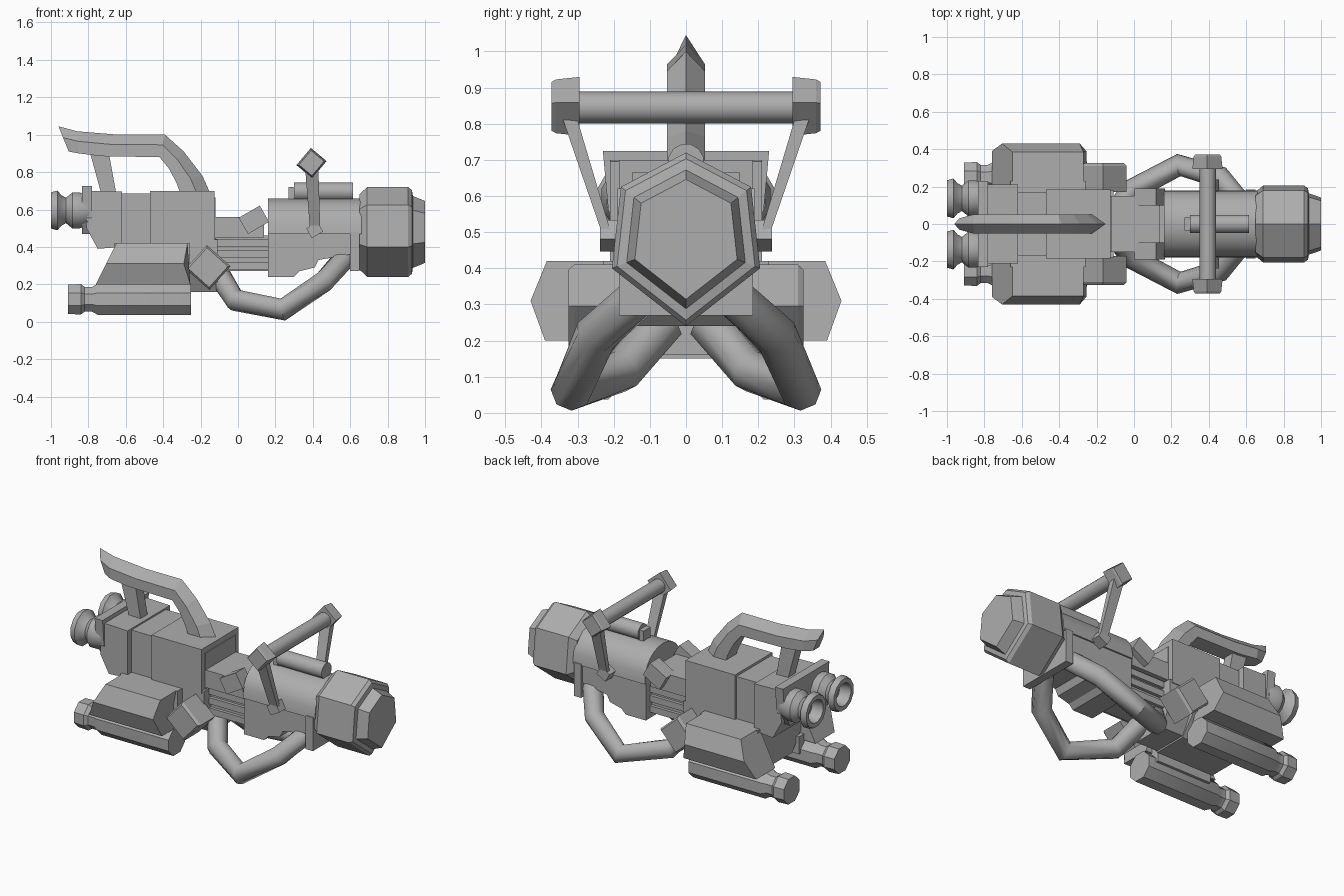
import bpy, bmesh, math
from mathutils import Vector

if "Cube" in bpy.data.objects:
    bpy.data.objects.remove(bpy.data.objects["Cube"])

grey = bpy.data.materials.new("metal_grey")
grey.diffuse_color = (0.42, 0.42, 0.42, 1)
grey.use_nodes = True
grey.node_tree.nodes["Principled BSDF"].inputs["Base Color"].default_value = grey.diffuse_color


def finish(name, bm, smooth=None):
    bmesh.ops.recalc_face_normals(bm, faces=bm.faces)
    me = bpy.data.meshes.new(name)
    bm.to_mesh(me)
    bm.free()
    ob = bpy.data.objects.new(name, me)
    bpy.context.collection.objects.link(ob)
    me.materials.append(grey)
    if smooth:
        bpy.ops.object.select_all(action='DESELECT')
        ob.select_set(True)
        bpy.context.view_layer.objects.active = ob
        bpy.ops.object.shade_smooth_by_angle(angle=math.radians(smooth))
    return ob


def loft(name, rings, smooth=None):
    """Skin a list of equal-length point rings and cap both ends."""
    bm = bmesh.new()
    vs = [[bm.verts.new(p) for p in r] for r in rings]
    n = len(vs[0])
    for a, b in zip(vs, vs[1:]):
        for i in range(n):
            j = (i + 1) % n
            bm.faces.new((a[i], a[j], b[j], b[i]))
    bm.faces.new(vs[0])
    bm.faces.new(vs[-1])
    return finish(name, bm, smooth)


def side_prism(name, prof, y0, y1):
    """Profile in x-z, extruded along y."""
    return loft(name, [[(x, y, z) for x, z in prof] for y in (y0, y1)])


def x_prism(name, prof, x0, x1, smooth=None):
    """Profile in y-z, extruded along x."""
    return loft(name, [[(x, y, z) for y, z in prof] for x in (x0, x1)], smooth)


def box(name, x0, x1, y0, y1, z0, z1):
    return side_prism(name, [(x0, z0), (x1, z0), (x1, z1), (x0, z1)], y0, y1)


def lathe_x(name, prof, y, z, n=12, smooth=40):
    """Rings of (x, radius) around an axis along x."""
    ang = [math.tau * (i + .5) / n for i in range(n)]
    return loft(name, [[(x, y + r * math.cos(a), z + r * math.sin(a)) for a in ang]
                       for x, r in prof], smooth)


def tube(name, pts, r, n=8, smooth=50):
    """Tube through points with mitred joints."""
    pts = [Vector(p) for p in pts]
    rings = []
    for i, p in enumerate(pts):
        t = (pts[min(i + 1, len(pts) - 1)] - pts[max(i - 1, 0)]).normalized()
        u = t.cross(Vector((0, 0, 1)) if abs(t.z) < .9 else Vector((1, 0, 0))).normalized()
        v = t.cross(u)
        rings.append([p + r * (u * math.cos(math.tau * k / n) + v * math.sin(math.tau * k / n))
                      for k in range(n)])
    return loft(name, rings, smooth)


def shield(x, s):
    """Six-sided muzzle section, widest below the middle."""
    prof = [(0, .24), (.18, .145), (.205, -.08), (0, -.24), (-.205, -.08), (-.18, .145)]
    return [(x, y * s, .48 + z * s) for y, z in prof]


# Muzzle
loft("muzzle", [shield(.65, .84), shield(.69, 1), shield(.91, 1), shield(.93, .93),
                shield(.935, .8), shield(1, .69)])

# Barrel: rounded upper shell, stepped lower housing and clamp
arc = [(.18 * math.cos(math.pi * i / 12), .47 + .19 * math.sin(math.pi * i / 12) ** .8)
       for i in range(13)]
x_prism("barrel_shell", arc, .16, .66, 40)
side_prism("barrel_housing", [(.16, .475), (.16, .24), (.3, .24), (.33, .27), (.41, .29),
                              (.43, .33), (.6, .36), (.6, .475)], -.17, .17)
box("barrel_clamp", .6, .65, -.185, .185, .27, .48)
lathe_x("top_tube", [(.3, .05), (.615, .05)], 0, .695)
box("top_tube_end", .27, .31, -.035, .035, .655, .72)

# Middle section: cover, core and rails
box("mid_cover", -.14, .14, -.15, .15, .45, .56)
box("mid_core", -.14, .17, -.11, .11, .27, .46)
for z in (.3, .365, .425):
    box("mid_rail", -.14, .17, -.13, .13, z - .022, z + .018)

# Rear body
box("receiver", -.47, -.125, -.185, .185, .42, .7)
box("receiver_front_plate", -.17, -.12, -.15, .15, .38, .665)
box("rear_neck", -.63, -.46, -.17, .17, .42, .685)
side_prism("rear_block", [(-.8, .7), (-.62, .695), (-.62, .4), (-.75, .39), (-.81, .5)], -.21, .21)
x_prism("rear_plate", [(-.23, .725), (.23, .725), (.215, .56), (.16, .47), (-.16, .47), (-.215, .56)],
        -.835, -.78)
x_prism("keel", [(-.23, .42), (.23, .42), (.23, .3), (.11, .15), (-.11, .15), (-.23, .3)],
        -.66, -.26)
x_prism("keel_front", [(-.18, .44), (.18, .44), (.18, .28), (.11, .16), (-.11, .16), (-.18, .28)],
        -.27, -.11)

# Carry handle with a ridged top, swept along its side outline
stations = [(-.96, 1.045, -.905, .91), (-.86, 1.018, -.85, .9), (-.64, 1.0, -.73, .885),
            (-.39, 1.0, -.42, .88), (-.29, .91, -.37, .82), (-.19, .78, -.33, .745),
            (-.15, .69, -.31, .69)]
rings = []
for i, (xt, zt, xb, zb) in enumerate(stations):
    w = .03 if i == 0 else .052
    def at(f, y, a=(xt, zt), b=(xb, zb)):
        return (a[0] + (b[0] - a[0]) * f, y, a[1] + (b[1] - a[1]) * f)
    rings.append([at(0, 0), at(.45, w), at(1, w), at(1, -w), at(.45, -w)])
loft("carry_handle", rings)
side_prism("handle_post", [(-.79, .9), (-.69, .9), (-.65, .68), (-.73, .68)], -.035, .035)

# Front grip crossbar
tube("grip_bar", [(.395, -.31, .845), (.395, .31, .845)], .044, 12)


def tilted(cx, cz, half_u, half_v, deg):
    """Rectangle in x-z turned by an angle."""
    c, s = math.cos(math.radians(deg)), math.sin(math.radians(deg))
    return [(cx + u * c - v * s, cz + u * s + v * c) for u, v in
            ((-half_u, -half_v), (half_u, -half_v), (half_u, half_v), (-half_u, half_v))]


# Parts repeated on both sides
for s in (-1, 1):
    tag = "front" if s < 0 else "back"

    # Grip end caps, struts and pivots
    big, small = tilted(.393, .848, .06, .055, 50), tilted(.393, .848, .05, .045, 50)
    loft(tag + "_grip_cap", [[(x, s * y, z) for x, z in p] for y, p in
                             ((.295, big), (.36, tilted(.393, .848, .055, .05, 50)), (.372, small))])
    loft(tag + "_grip_strut", [[(x0, s * y0, z), (x1, s * y0, z), (x1, s * y1, z), (x0, s * y1, z)]
                               for x0, x1, y0, y1, z in ((.36, .43, .3, .34, .81),
                                                         (.385, .44, .205, .23, .49))])
    side_prism(tag + "_grip_pivot", tilted(.41, .49, .035, .03, 30), s * .15, s * .238)

    # Tilted blocks on the body sides
    side_prism(tag + "_latch_block", tilted(.085, .545, .065, .05, 30), s * .1, s * .19)
    hub = tilted(-.16, .29, .085, .085, 48)
    loft(tag + "_hub_block", [[(x, s * y, z) for x, z in hub] for y in (.17, .31)]
         + [[(x, s * .325, z) for x, z in tilted(-.16, .29, .075, .075, 48)]])

    # Slanted side tank, longer at the bottom, notched at its nose
    rows = [(.2, .42, -.65, -.27), (.385, .42, -.65, -.27), (.43, .31, -.705, -.29),
            (.39, .2, -.76, -.255), (.2, .2, -.76, -.255), (.2, .31, -.705, -.29)]
    loft(tag + "_side_tank", [[(r[k], s * r[0], r[1]) for r in rows] for k in (2, 3)])

    # Bottle under the tank
    lathe_x(tag + "_bottle", [(-.91, .085), (-.84, .088), (-.82, .072), (-.78, .072),
                              (-.75, .09), (-.25, .09)], s * .25, .12, 8, 30)
    box(tag + "_bottle_bracket", -.68, -.3, s * .15, s * .28, .13, .24)

    # Rear exhaust nozzle with a hollow mouth
    lathe_x(tag + "_exhaust", [(-.8, .085), (-.85, .1), (-.885, .1), (-.92, .07), (-.945, .085),
                               (-.965, .11), (-1, .1), (-1, .072), (-.93, .06)],
            s * .137, .595, 12, 35)

    # Curved hose under the barrel
    tube(tag + "_hose", [(-.1, s * .06, .25), (-.015, s * .18, .115), (.24, s * .315, .065),
                         (.46, s * .25, .215), (.57, s * .11, .34)], .06, 8)
